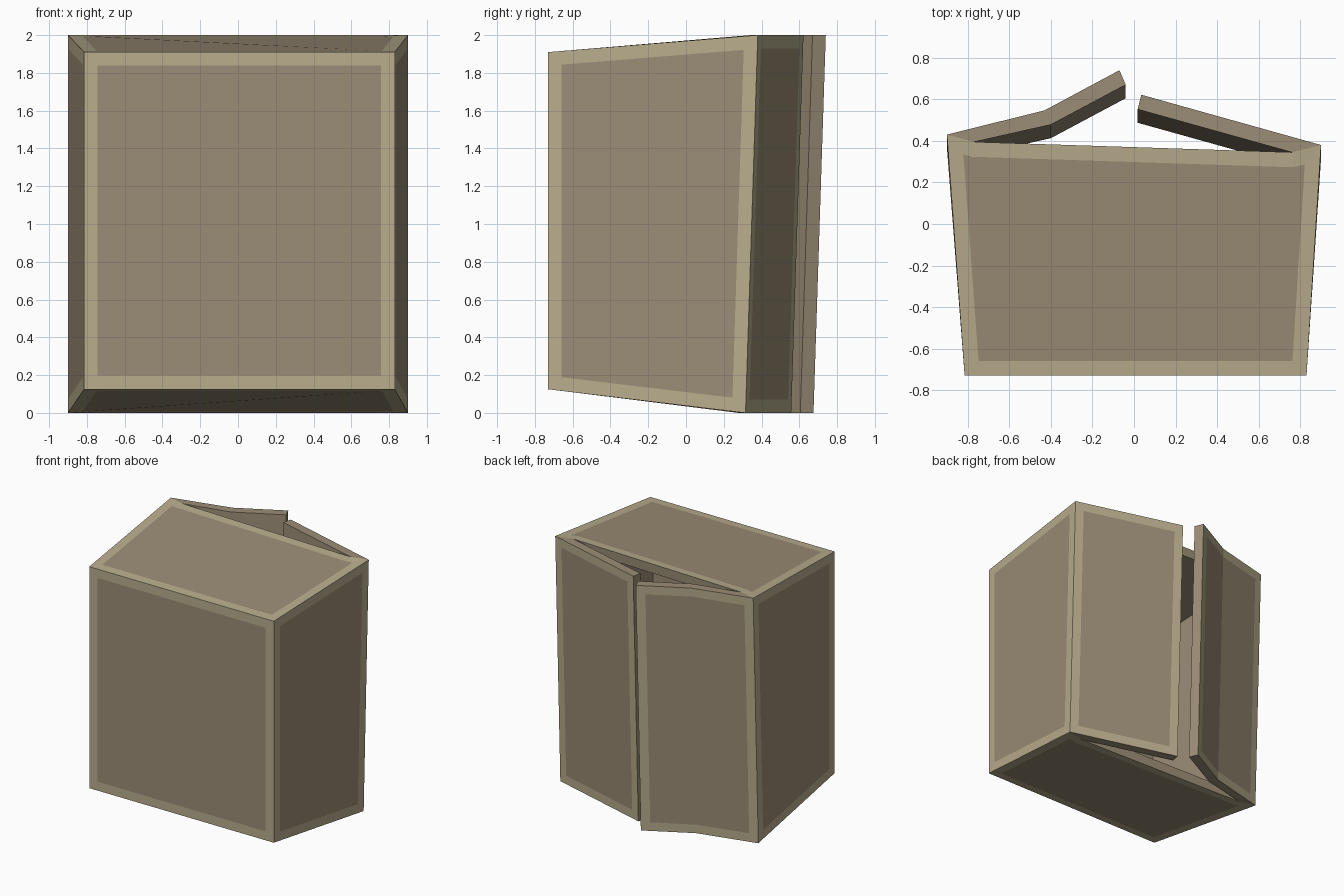
import bpy, bmesh

if "Cube" in bpy.data.objects:
    bpy.data.objects.remove(bpy.data.objects["Cube"])


def material(name, rgb):
    m = bpy.data.materials.new(name)
    m.diffuse_color = (*rgb, 1)
    m.use_nodes = True
    m.node_tree.nodes["Principled BSDF"].inputs["Base Color"].default_value = m.diffuse_color
    return m


CARD = material("card", (0.33, 0.268, 0.18))
BORDER = material("pale_border", (0.48, 0.42, 0.268))


def back(x, y, z):
    # the rear opening leans slightly forward towards the bottom
    return (x, y - 0.0325 * (2 - z), z)


def build(name, verts, faces, framed, region=False):
    bm = bmesh.new()
    vs = [bm.verts.new(v) for v in verts]
    fs = [bm.faces.new([vs[i] for i in f]) for f in faces]
    bmesh.ops.recalc_face_normals(bm, faces=bm.faces)
    panels = [fs[i] for i in framed]
    # pale frame around each outer panel
    if region:
        ring = bmesh.ops.inset_region(bm, faces=panels, thickness=0.07,
                                      use_boundary=True, use_even_offset=True)
    else:
        ring = bmesh.ops.inset_individual(bm, faces=panels, thickness=0.072,
                                          use_even_offset=True)
    for f in ring["faces"]:
        f.material_index = 1
    me = bpy.data.meshes.new(name)
    bm.to_mesh(me)
    bm.free()
    me.materials.append(CARD)
    me.materials.append(BORDER)
    ob = bpy.data.objects.new(name, me)
    bpy.context.collection.objects.link(ob)
    return ob


# Hollow box: each corner column gives seven points, in the order
# outer front, outer back, notch, rim, inner front
verts = []
for fx, bx, by, nx, ny, ix in ((-0.815, -0.9, 0.43, -0.77, 0.395, -0.74),
                               (0.83, 0.9, 0.38, 0.76, 0.345, 0.755)):
    for fz, bz, rz, iz in ((0.125, 0, 0.075, 0.2), (1.91, 2, 1.925, 1.835)):
        verts += [(fx, -0.73, fz), back(bx, by, bz), back(nx, ny, bz),
                  back(nx, ny, rz), (ix, -0.655, iz)]
LB, LT, RB, RT = 0, 5, 10, 15
faces = [[c + 0 for c in (LB, RB, RT, LT)]]                       # front
for l, r in ((LB, RB), (LT, RT)):                                 # bottom, top
    faces.append([l, l + 1, l + 2, r + 2, r + 1, r])
for b, t in ((LB, LT), (RB, RT)):                                 # sides
    faces.append([b, b + 1, t + 1, t])
for l, r in ((LB, RB), (LT, RT)):                                 # rims, inside
    faces.append([l + 2, l + 3, r + 3, r + 2])
    faces.append([l + 3, l + 4, r + 4, r + 3])
for b, t in ((LB, LT), (RB, RT)):                                 # hinges, inside
    faces.append([b + 1, b + 2, b + 3, t + 3, t + 2, t + 1])
    faces.append([b + 3, b + 4, t + 4, t + 3])
faces.append([c + 4 for c in (LB, RB, RT, LT)])
build("box_body", verts, faces, range(5))


# Flaps: a plan outline (outer side first) extruded to full height
def flap(name, outer, inner):
    plan = outer + inner
    n, k = len(plan), len(outer)
    v = [back(x, y, z) for z in (0, 2) for x, y in plan]
    f = [[i, (i + 1) % n, n + (i + 1) % n, n + i] for i in range(n)]
    for o in (0, n):
        for i in range(k - 1):
            f.append([o + i, o + i + 1, o + n - 2 - i, o + n - 1 - i])
    build(name, v, f, range(k - 1), region=True)


flap("left_flap", [(-0.9, 0.43), (-0.43, 0.547), (-0.07, 0.74)],
     [(-0.04, 0.67), (-0.4, 0.478), (-0.77, 0.395)])
flap("right_flap", [(0.9, 0.38), (0.035, 0.622)],
     [(0.018, 0.552), (0.76, 0.345)])
